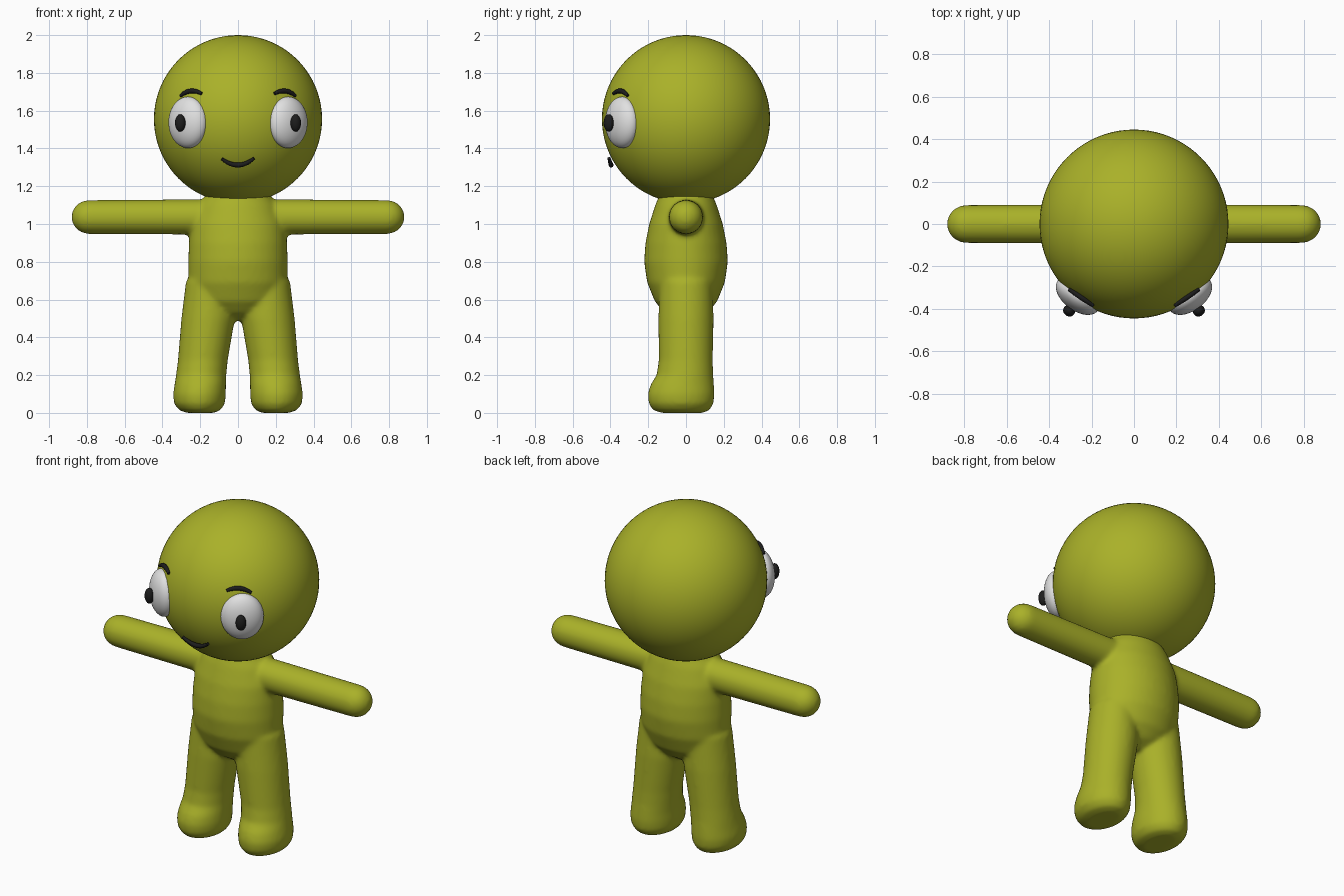
import bpy, bmesh, math
from mathutils import Matrix, Vector

if "Cube" in bpy.data.objects:
    bpy.data.objects.remove(bpy.data.objects["Cube"])


def material(name, rgb):
    m = bpy.data.materials.new(name)
    m.diffuse_color = (*rgb, 1)
    m.use_nodes = True
    m.node_tree.nodes["Principled BSDF"].inputs["Base Color"].default_value = m.diffuse_color
    return m


GREEN = material("olive green", (0.40, 0.44, 0.022))
WHITE = material("eye white", (0.75, 0.75, 0.75))
BLACK = material("black", (0.012, 0.012, 0.012))
HEAD = Vector((0, 0, 1.555))
HEAD_R = 0.445


def add_object(name, bm, mat):
    bmesh.ops.recalc_face_normals(bm, faces=bm.faces)
    for f in bm.faces:
        f.smooth = True
    me = bpy.data.meshes.new(name)
    bm.to_mesh(me)
    bm.free()
    me.materials.append(mat)
    ob = bpy.data.objects.new(name, me)
    bpy.context.collection.objects.link(ob)
    return ob


def loft(bm, sections, matrix=Matrix(), n=40):
    """Closed skin through ellipses (cx, cy, z, rx, ry)."""
    rings = []
    for cx, cy, z, rx, ry in sections:
        rings.append([bm.verts.new(matrix @ Vector((
            cx + rx * math.cos(2 * math.pi * i / n),
            cy + ry * math.sin(2 * math.pi * i / n), z))) for i in range(n)])
    for a, b in zip(rings, rings[1:]):
        for i in range(n):
            j = (i + 1) % n
            bm.faces.new((a[i], a[j], b[j], b[i]))
    bm.faces.new(rings[0][::-1])
    bm.faces.new(rings[-1])


def ellipsoid(name, centre, radii, mat, turn=0, seg=48):
    bm = bmesh.new()
    bmesh.ops.create_uvsphere(
        bm, u_segments=seg, v_segments=seg // 2, radius=1,
        matrix=Matrix.Translation(centre) @ Matrix.Rotation(turn, 4, 'Z')
        @ Matrix.Diagonal((*radii, 1)))
    return add_object(name, bm, mat)


def face_line(name, a, b, c, radius, lift):
    """Tapered stroke through three (x, z) points, laid on the head."""
    cu = bpy.data.curves.new(name, 'CURVE')
    cu.dimensions = '3D'
    cu.bevel_depth = radius
    cu.bevel_resolution = 3
    cu.use_fill_caps = True
    sp = cu.splines.new('POLY')
    n = 16
    sp.points.add(n)
    for i in range(n + 1):
        t = i / n
        # parabola passing through the middle point at t = 0.5
        w = (2 * (t - .5) * (t - 1), 4 * t * (1 - t), 2 * t * (t - .5))
        x, z = (sum(k * p[d] for k, p in zip(w, (a, b, c))) for d in (0, 1))
        r = HEAD_R + lift
        y = -math.sqrt(r * r - x * x - (z - HEAD.z) ** 2)
        sp.points[i].co = (x, y, z, 1)
        sp.points[i].radius = 0.65 + 0.35 * math.sin(math.pi * t)
    cu.materials.append(BLACK)
    ob = bpy.data.objects.new(name, cu)
    bpy.context.collection.objects.link(ob)


# body: torso, legs and arms fused into one soft skin
bm = bmesh.new()
loft(bm, [(0, 0, z, rx, ry) for z, rx, ry in (
    (.49, .06, .05), (.53, .16, .115), (.59, .235, .165), (.69, .262, .206),
    (.8, .264, .222), (.9, .26, .215), (1.0, .25, .195), (1.1, .21, .163),
    (1.15, .172, .142), (1.22, .16, .13))])
leg = [(.2, -.02, 0, .07, .11), (.202, -.025, .014, .11, .15),
       (.204, -.026, .05, .135, .172), (.204, -.026, .1, .14, .177),
       (.2, -.02, .15, .136, .168), (.195, -.006, .2, .133, .15),
       (.186, -.001, .28, .132, .143), (.158, 0, .5, .142, .146),
       (.145, 0, .7, .13, .14)]
R = .094
arm = [(0, 0, .1, R, R), (0, 0, .79, .09, .09)] + [
    (0, 0, .79 + .092 * math.sin(a), .09 * math.cos(a), .09 * math.cos(a))
    for a in (.25, .5, .75, 1.0, 1.2, 1.4, 1.5)]
for s in (-1, 1):
    loft(bm, leg, Matrix.Diagonal((s, 1, 1, 1)))
    loft(bm, arm, Matrix.Translation((0, 0, 1.037))
         @ Matrix.Rotation(s * math.pi / 2, 4, 'Y'))
body = add_object("body", bm, GREEN)
rm = body.modifiers.new("fuse", 'REMESH')
rm.mode = 'VOXEL'
rm.voxel_size = 0.012
rm.use_smooth_shade = True
sm = body.modifiers.new("soften", 'SMOOTH')
sm.factor = 0.5
sm.iterations = 10

# head
ellipsoid("head", HEAD, (HEAD_R,) * 3, GREEN, seg=80)

# eyes, pupils and brows on both sides
for s, side in ((-1, "left"), (1, "right")):
    ellipsoid(side + "_eye", (s * .265, -.338, 1.538), (.118, .07, .136),
              WHITE, turn=s * math.radians(37))
    ellipsoid(side + "_pupil", (s * .306, -.409, 1.535), (.029, .026, .046),
              BLACK, turn=s * math.radians(37), seg=24)
    face_line(side + "_brow", (s * .305, 1.678), (s * .25, 1.704),
              (s * .193, 1.69), .013, .006)

# smiling mouth
face_line("mouth", (-.085, 1.345), (0, 1.312), (.085, 1.348), .013, .02)
